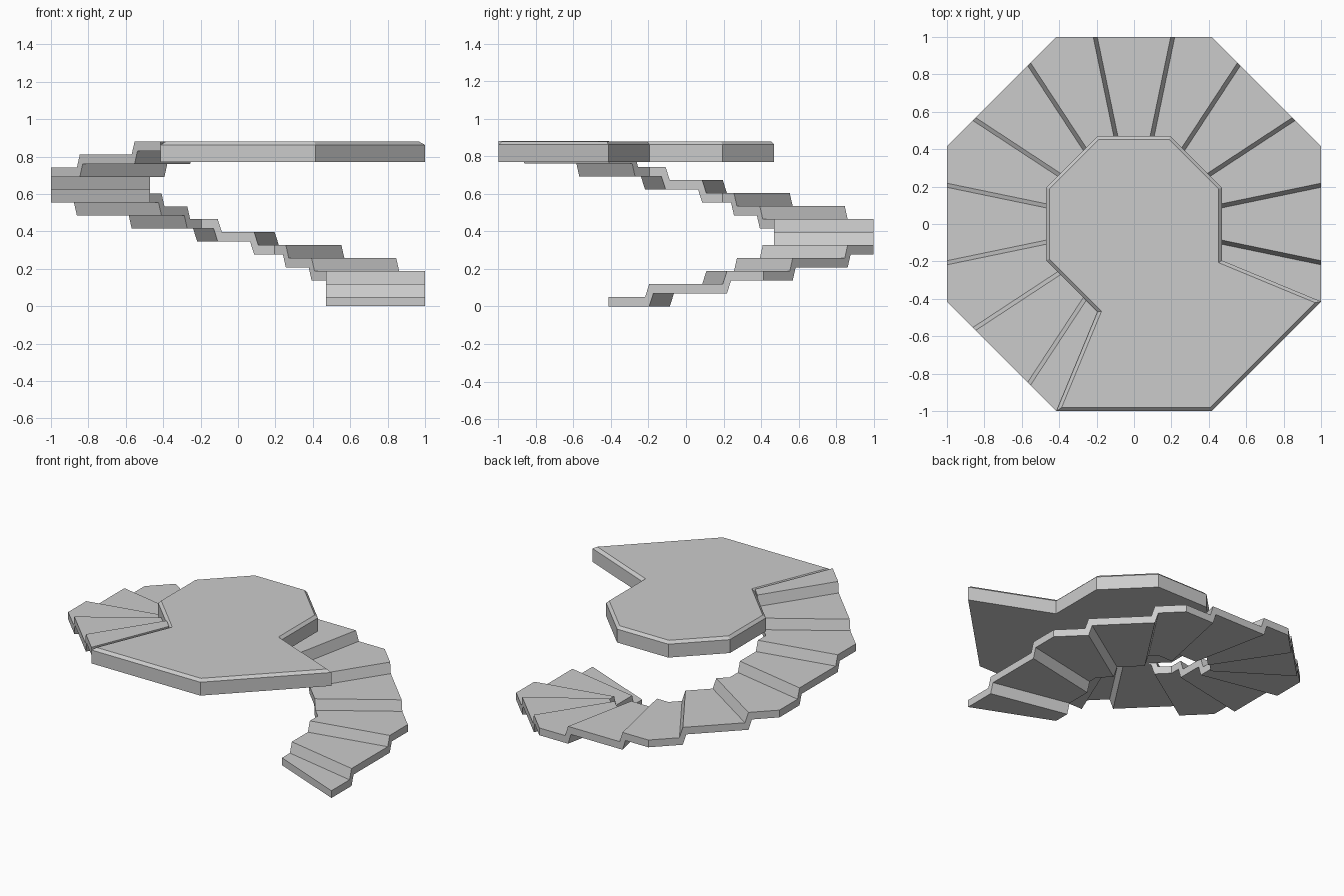
import bpy, bmesh, math
from mathutils import Vector

cube = bpy.data.objects.get("Cube")
if cube:
    bpy.data.objects.remove(cube, do_unlink=True)

INNER = 0.47      # inner octagon size relative to the outer one
RISE = 0.0692     # height gained per step
SLAB = 0.05       # tread thickness
LEAN = 0.011      # half the forward slant of a riser

grey = bpy.data.materials.new("stone grey")
grey.use_nodes = True
colour = (0.6, 0.6, 0.6, 1)
grey.diffuse_color = colour
grey.node_tree.nodes["Principled BSDF"].inputs["Base Color"].default_value = colour


def corner(i):
    a = math.radians(45 * i - 22.5)
    r = 1 / math.cos(math.radians(22.5))
    return Vector((r * math.cos(a), r * math.sin(a), 0))


def finish(bm, name):
    bmesh.ops.recalc_face_normals(bm, faces=bm.faces)
    mesh = bpy.data.meshes.new(name)
    bm.to_mesh(mesh)
    bm.free()
    mesh.materials.append(grey)
    obj = bpy.data.objects.new(name, mesh)
    bpy.context.collection.objects.link(obj)
    return obj


# Winding staircase: four-cornered sections swept around six octagon sides
bm = bmesh.new()
rings = []


def section(side, f, step, top_shift=0, low_shift=0):
    a, b = corner(side), corner(side + 1)
    along = (b - a).normalized()
    p = a.lerp(b, f)
    low, top = Vector((0, 0, step * RISE)), Vector((0, 0, step * RISE + SLAB))
    points = (p * INNER + along * low_shift + low, p + along * low_shift + low,
              p + along * top_shift + top, p * INNER + along * top_shift + top)
    rings.append([bm.verts.new(q) for q in points])


step = 0
for side in range(6):
    section(side, 0, step)
    for f in (0.25, 0.75):
        section(side, f, step, -LEAN, LEAN)
        step += 1
        section(side, f, step, LEAN, 3 * LEAN)
section(5, 1, step)

for r, s in zip(rings, rings[1:]):
    for i in range(4):
        j = (i + 1) % 4
        bm.faces.new((r[i], r[j], s[j], s[i]))
bm.faces.new(rings[0])
bm.faces.new(rings[-1])
finish(bm, "winding_stairs")

# Upper landing: inner octagon joined to the open front sector, top rim chamfered
bm = bmesh.new()
outline = [corner(i) for i in (6, 7, 8)] + [corner(i) * INNER for i in range(7)]
base = bm.faces.new([bm.verts.new(p + Vector((0, 0, 0.77))) for p in outline])
new = bmesh.ops.extrude_face_region(bm, geom=[base], use_keep_orig=True)["geom"]
top_verts = [g for g in new if isinstance(g, bmesh.types.BMVert)]
bmesh.ops.translate(bm, verts=top_verts, vec=(0, 0, 0.11))
bmesh.ops.recalc_face_normals(bm, faces=bm.faces)
rim = [e for e in bm.edges if all(v in top_verts for v in e.verts)]
bmesh.ops.bevel(bm, geom=rim, offset=0.018, segments=1, affect='EDGES')
finish(bm, "upper_landing")
